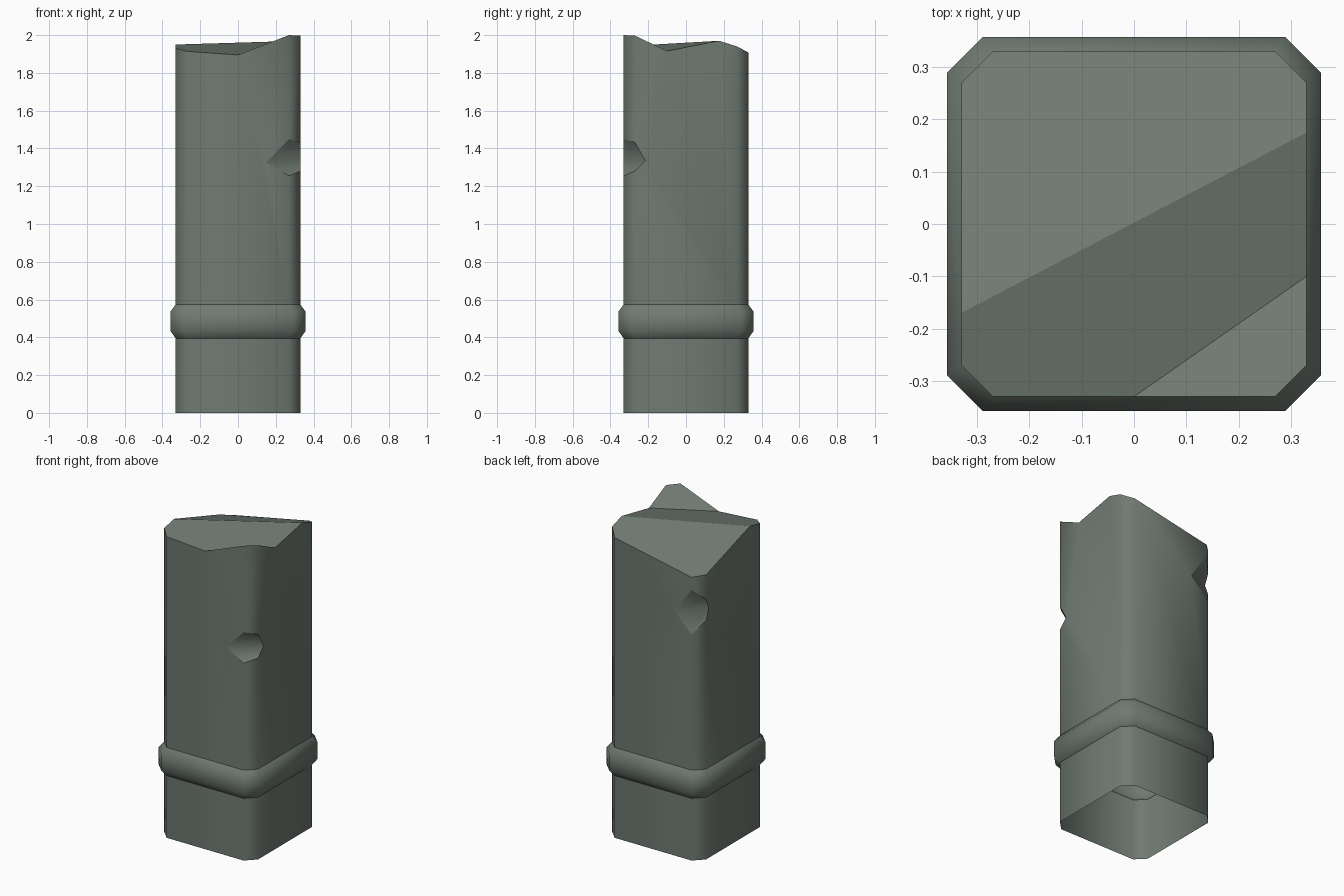
import bpy, bmesh

if "Cube" in bpy.data.objects:
    bpy.data.objects.remove(bpy.data.objects["Cube"])

bm = bmesh.new()
group = {}            # face -> part number; edges between parts are kept sharp


def vert(x, y, z):
    return bm.verts.new((x, y, z))


def face(verts, part):
    group[bm.faces.new(verts)] = part


def octagon(h, c):
    """Square outline of half width h with cut corners, from front right, anticlockwise."""
    return [(c, -h), (h, -c), (h, c), (c, h), (-c, h), (-h, c), (-h, -c), (-c, -h)]


def ring(h, c, z):
    return [vert(x, y, z) for x, y in octagon(h, c)]


# Base and bulging band (open underneath)
rings = [ring(h, c, z) for h, c, z in [
    (0.33, 0.27, 0.0), (0.33, 0.27, 0.395), (0.357, 0.29, 0.433),
    (0.357, 0.29, 0.537), (0.33, 0.27, 0.574)]]
for k, part in enumerate([0, 1, 1, 1]):
    for i in range(8):
        j = (i + 1) % 8
        face([rings[k][i], rings[k][j], rings[k + 1][j], rings[k + 1][i]], part)

# Broken top rim: corner heights, plus points where the fracture creases meet the walls
heights = [2.0, 1.997, 1.94, 1.908, 1.80, 1.809, 1.93, 1.914]
top = [vert(x, y, z) for (x, y), z in zip(octagon(0.33, 0.27), heights)]
ridge_l, ridge_r = vert(-0.33, -0.17, 1.95), vert(0.33, 0.175, 1.97)
valley_f, valley_r = vert(0, -0.33, 1.895), vert(0.33, -0.10, 1.916)
rim = {1: [ridge_r, valley_r], 5: [ridge_l], 7: [valley_f]}

face([ridge_l, ridge_r, top[2], top[3], top[4], top[5]], 5)
face([ridge_l, top[6], top[7], valley_f, valley_r, ridge_r], 6)
face([valley_f, top[0], top[1], valley_r], 7)

# Wedge chips in two corners: tip, lower and upper points on each side
notches = {}


def add_notch(i, tip_a, tip_b, low, high):
    pts = octagon(0.33, 0.27)
    a, b = pts[i], pts[i + 1]
    ta, tb = vert(*tip_a), vert(*tip_b)
    la, lb = vert(*a, low[0]), vert(*b, low[1])
    ua, ub = vert(*a, high[0]), vert(*b, high[1])
    notches[i] = (la, ta, ua)
    notches[i + 1] = (lb, tb, ub)
    face([ta, tb, ub, ua], 3)
    face([la, lb, tb, ta], 3)


add_notch(0, (0.15, -0.33, 1.325), (0.33, -0.215, 1.335), (1.255, 1.28), (1.45, 1.432))
add_notch(4, (-0.152, 0.33, 1.555), (-0.33, 0.243, 1.59), (1.437, 1.52), (1.72, 1.655))

# Shaft walls between band and broken rim
low = rings[-1]
for i in range(8):
    j = (i + 1) % 8
    if i in (0, 4):   # chipped corner strip is split in two
        face([low[i], low[j], notches[j][0], notches[i][0]], 2)
        face([notches[i][2], notches[j][2], top[j], top[i]], 2)
        continue
    right = list(notches[j]) if j in (0, 4) else []
    left = list(reversed(notches[i])) if i in (1, 5) else []
    face([low[i], low[j]] + right + [top[j]] + rim.get(i, []) + [top[i]] + left, 2)

bmesh.ops.recalc_face_normals(bm, faces=bm.faces[:])
for f in bm.faces:
    f.smooth = True
for e in bm.edges:
    e.smooth = len({group[f] for f in e.link_faces}) == 1

mesh = bpy.data.meshes.new("broken_pillar")
bm.to_mesh(mesh)
bm.free()
stone = bpy.data.materials.new("grey_green_stone")
stone.diffuse_color = (0.16, 0.195, 0.168, 1)
stone.use_nodes = True
stone.node_tree.nodes["Principled BSDF"].inputs["Base Color"].default_value = stone.diffuse_color
mesh.materials.append(stone)
pillar = bpy.data.objects.new("broken_pillar", mesh)
bpy.context.collection.objects.link(pillar)
